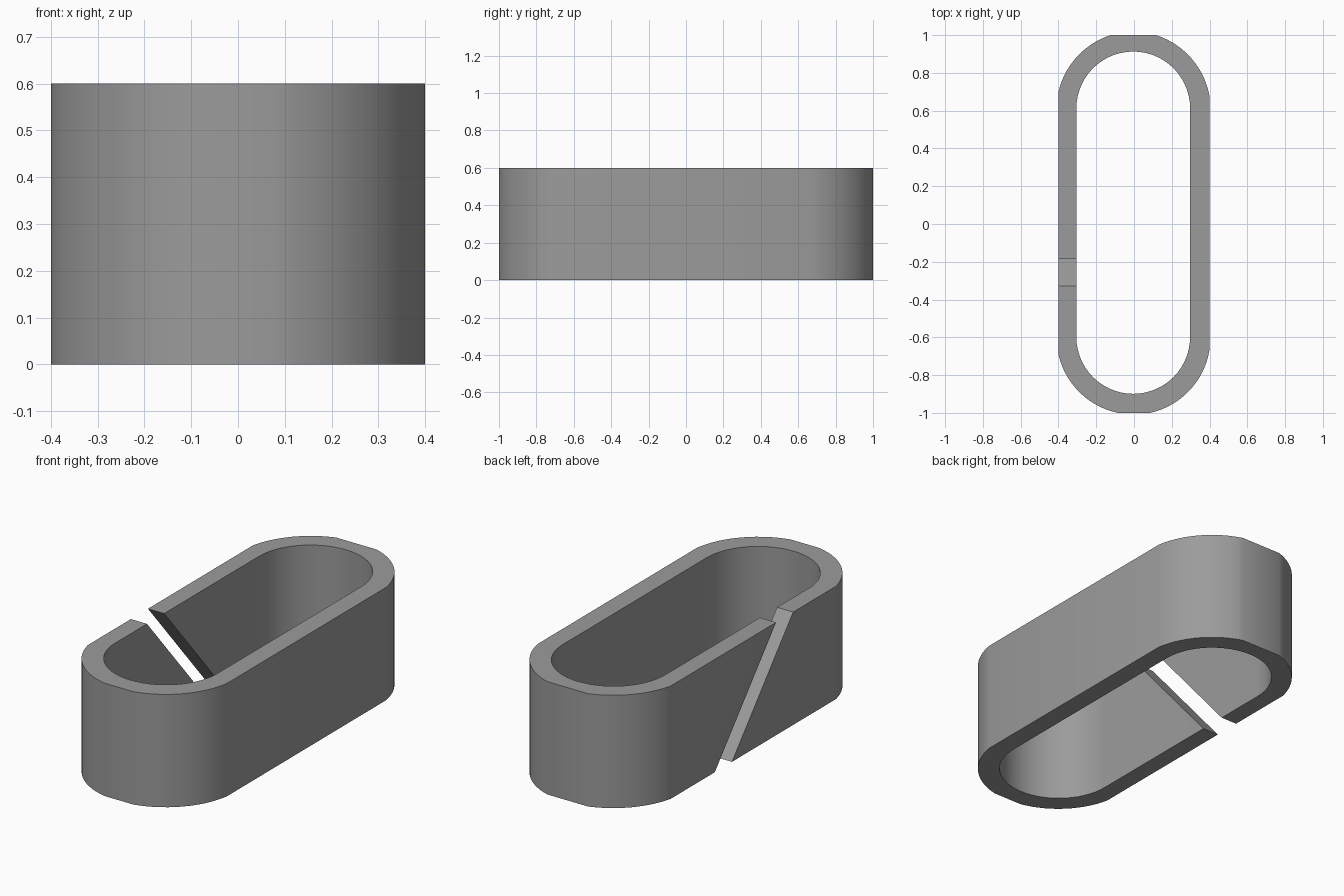
import bpy, bmesh, math
from mathutils import Vector

if "Cube" in bpy.data.objects:
    bpy.data.objects.remove(bpy.data.objects["Cube"])

HEIGHT = 0.6
STEPS = 14

grey = bpy.data.materials.new("mid grey")
grey.diffuse_color = (0.33, 0.33, 0.33, 1)
grey.use_nodes = True
grey.node_tree.nodes["Principled BSDF"].inputs["Base Color"].default_value = grey.diffuse_color


def arc(p, q, r):
    """Counter-clockwise arc of radius r from p to q."""
    p, q = Vector(p), Vector(q)
    d = q - p
    c = (p + q) / 2 + Vector((-d.y, d.x)).normalized() * math.sqrt(r * r - d.length_squared / 4)
    a = math.atan2(p.y - c.y, p.x - c.x)
    b = math.atan2(q.y - c.y, q.x - c.x)
    b += 2 * math.pi if b < a else 0
    return [c + r * Vector((math.cos(a + (b - a) * i / STEPS), math.sin(a + (b - a) * i / STEPS)))
            for i in range(STEPS + 1)]


def make_object(name, bm):
    bmesh.ops.remove_doubles(bm, verts=bm.verts, dist=1e-4)
    bmesh.ops.recalc_face_normals(bm, faces=bm.faces)
    mesh = bpy.data.meshes.new(name)
    bm.to_mesh(mesh)
    bm.free()
    mesh.materials.append(grey)
    ob = bpy.data.objects.new(name, mesh)
    bpy.context.collection.objects.link(ob)
    return ob


# Outer outline: rounded corners with flat ends and sides
outer = (arc((0.4, 0.675), (0.116, 1), 0.415) + arc((-0.124, 1), (-0.4, 0.70), 0.415)
         + arc((-0.4, -0.69), (-0.085, -1), 0.408) + arc((0.085, -1), (0.4, -0.665), 0.408))

# Inner outline: full round ends
cx, back, front, r = -0.004, 0.612, -0.598, 0.301
inner = (arc((cx + r, back), (cx, back + r), r) + arc((cx, back + r), (cx - r, back), r)
         + arc((cx - r, front), (cx, front - r), r) + arc((cx, front - r), (cx + r, front), r))

# Link body: four rings of vertices joined into a closed band
bm = bmesh.new()
rings = [[bm.verts.new((p.x, p.y, z)) for p in line]
         for line, z in ((outer, 0), (outer, HEIGHT), (inner, HEIGHT), (inner, 0))]
n = len(outer)
for k in range(4):
    a, b = rings[k], rings[(k + 1) % 4]
    for i in range(n):
        j = (i + 1) % n
        bm.faces.new((a[i], a[j], b[j], b[i]))
body = make_object("link_body", bm)

# Slanted slot cutter through the left wall, extended past top and bottom
bm = bmesh.new()
slope = 0.257 / 0.3
section = [(s * 0.072 - slope * (z - 0.3), z) for s, z in ((-1, -0.1), (1, -0.1), (1, 0.7), (-1, 0.7))]
face = bm.faces.new([bm.verts.new((-0.5, y, z)) for y, z in section])
ext = bmesh.ops.extrude_face_region(bm, geom=[face])
bmesh.ops.translate(bm, vec=(0.3, 0, 0), verts=[v for v in ext["geom"] if isinstance(v, bmesh.types.BMVert)])
cutter = make_object("slot_cutter", bm)

# Cut the slot, then drop the cutter
cut = body.modifiers.new("slot", "BOOLEAN")
cut.operation = "DIFFERENCE"
cut.solver = "EXACT"
cut.object = cutter
bpy.context.view_layer.objects.active = body
body.select_set(True)
cutter.select_set(False)
bpy.ops.object.modifier_apply(modifier=cut.name)
bpy.data.objects.remove(cutter)

# Smooth round ends, crisp rims and slot edges
bpy.ops.object.shade_smooth_by_angle(angle=math.radians(30))
